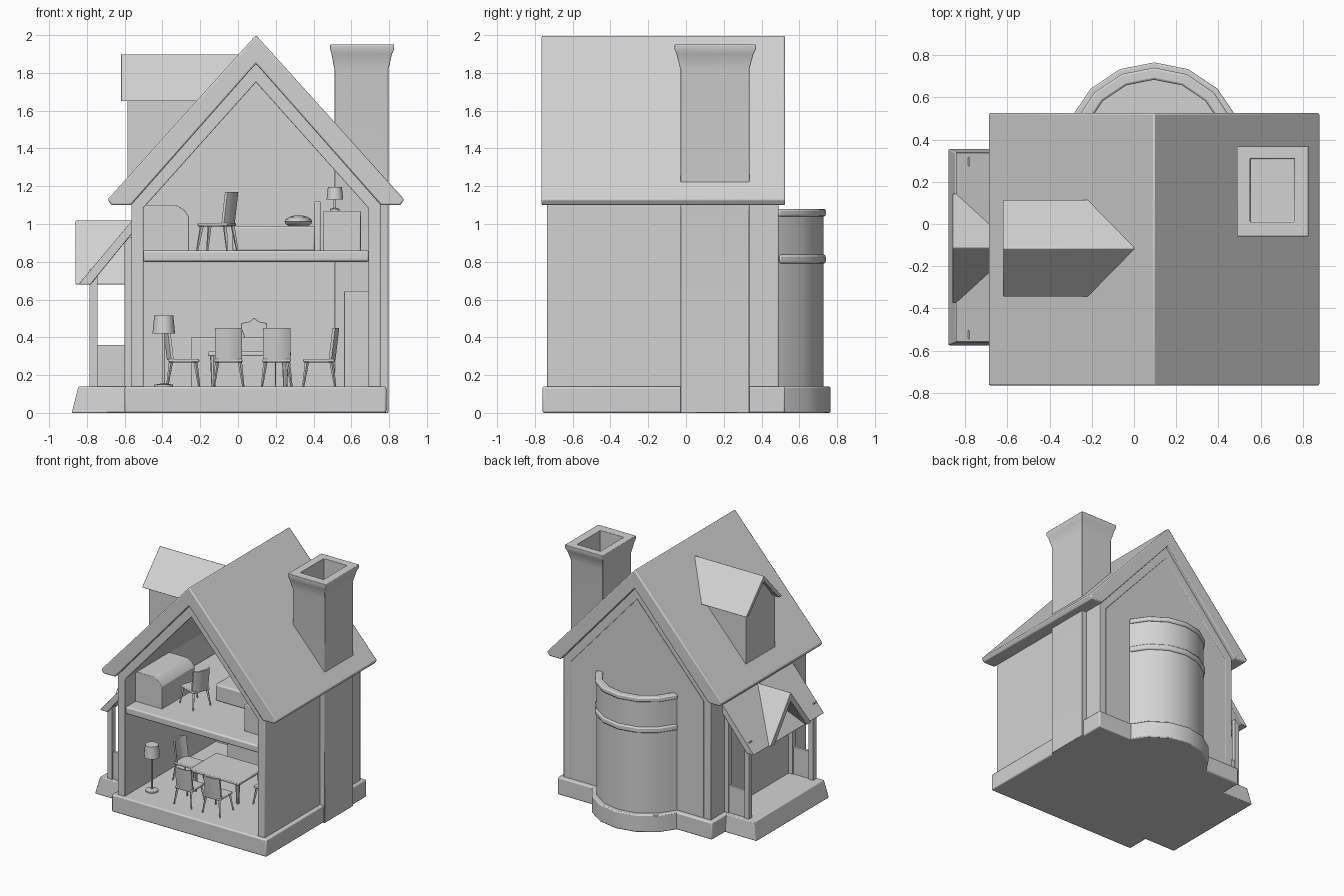
import bpy, bmesh, math
from mathutils import Matrix, Vector

if "Cube" in bpy.data.objects:
    bpy.data.objects.remove(bpy.data.objects["Cube"])

grey = bpy.data.materials.new("plain_grey")
grey.diffuse_color = (0.65, 0.65, 0.65, 1)
grey.use_nodes = True
grey.node_tree.nodes["Principled BSDF"].inputs["Base Color"].default_value = grey.diffuse_color
CX = 0.095          # house centre line
PY = -0.115         # porch and dormer centre line


def finish(name, bm, bevel=0.0):
    bmesh.ops.recalc_face_normals(bm, faces=bm.faces)
    me = bpy.data.meshes.new(name)
    bm.to_mesh(me)
    bm.free()
    me.materials.append(grey)
    ob = bpy.data.objects.new(name, me)
    bpy.context.collection.objects.link(ob)
    if bevel:
        m = ob.modifiers.new("soft_edges", 'BEVEL')
        m.width, m.segments, m.limit_method = bevel, 2, 'ANGLE'
    return ob


def loft(name, rings, bevel=0.0, matrix=None):
    """Skin a list of equal-length point rings and cap both ends."""
    bm = bmesh.new()
    vs = [[bm.verts.new(p) for p in r] for r in rings]
    n = len(vs[0])
    for a, b in zip(vs, vs[1:]):
        for i in range(n):
            bm.faces.new((a[i], a[(i + 1) % n], b[(i + 1) % n], b[i]))
    bm.faces.new(vs[0])
    bm.faces.new(vs[-1])
    if matrix:
        bm.transform(matrix)
    return finish(name, bm, bevel)


def prism(name, pts, axis, a, b, bevel=0.0, matrix=None):
    """Extrude a 2D profile along an axis from a to b."""
    put = {'x': lambda u, v, t: (t, u, v),
           'y': lambda u, v, t: (u, t, v),
           'z': lambda u, v, t: (u, v, t)}[axis]
    return loft(name, [[put(u, v, t) for u, v in pts] for t in (a, b)], bevel, matrix)


def box(name, x0, x1, y0, y1, z0, z1, bevel=0.0, matrix=None):
    return prism(name, [(x0, y0), (x1, y0), (x1, y1), (x0, y1)], 'z', z0, z1, bevel, matrix)


def rect(x0, x1, y0, y1, z):
    return [(x0, y0, z), (x1, y0, z), (x1, y1, z), (x0, y1, z)]


def lathe(name, x, y, profile, n=12, matrix=None):
    """Stack circles given as (radius, height)."""
    return loft(name, [[(x + r * math.cos(2 * math.pi * i / n), y + r * math.sin(2 * math.pi * i / n), z)
                        for i in range(n)] for r, z in profile], 0, matrix)


def mirrored(c, half):
    """Complete a right-hand half profile about the line u = c."""
    return half + [(2 * c - u, v) for u, v in reversed(half) if abs(u - c) > 1e-6]


def arc(r):
    return [(CX + r * math.cos(math.radians(22.5 * k)), 0.34 + r * math.sin(math.radians(22.5 * k)))
            for k in range(1, 8)]


# Foundation
box("foundation", -0.60, 0.785, -0.76, 0.525, 0, 0.14, 0.01)
prism("bay_foundation", arc(0.425), 'z', 0, 0.14, 0.008)
loft("porch_foundation", [rect(-0.88, -0.58, -0.575, 0.355, 0),
                          rect(-0.845, -0.58, -0.56, 0.34, 0.139)], 0.006)

# House shell, open at the front
outer = [(-0.565, 0.13), (-0.565, 1.11), (CX, 1.86), (0.755, 1.11), (0.755, 0.13)]
inner = [(0.69, 0.13), (0.69, 1.085), (CX, 1.75), (-0.50, 1.085), (-0.50, 0.13)]
prism("house_walls", outer + inner, 'y', -0.735, 0.49, 0.006)
prism("back_wall", inner, 'y', 0.43, 0.489)
box("upper_floor", -0.505, 0.695, -0.72, 0.44, 0.80, 0.86, 0.012)

# Main roof
slab = [(0.0 + CX, 2.0), (0.88, 1.13), (0.86, 1.10), (0.757, 1.10), (CX, 1.85)]
left = [(2 * CX - u, v) for u, v in slab]
prism("main_roof", slab[:4] + [slab[4]] + left[3:0:-1], 'y', -0.765, 0.525, 0.008)

# Chimney with flared, hollow cap
loft("chimney", [rect(0.51, 0.797, -0.03, 0.335, 0.0), rect(0.51, 0.797, -0.03, 0.335, 1.82),
                 rect(0.495, 0.815, -0.05, 0.357, 1.90), rect(0.488, 0.827, -0.06, 0.37, 1.925),
                 rect(0.488, 0.827, -0.06, 0.37, 1.95), rect(0.55, 0.76, 0.01, 0.31, 1.95),
                 rect(0.55, 0.76, 0.01, 0.31, 1.62)], 0.004)

# Dormer
prism("dormer_walls", [(-0.585, 1.21), (-0.585, 1.67), (-0.21, 1.67), (-0.21, 1.62)],
      'y', -0.30, 0.07)
prism("dormer_gable", [(-0.30, 1.64), (PY, 1.875), (0.07, 1.64)], 'x', -0.585, -0.04)
prism("dormer_roof", [(-0.345, 1.65), (PY, 1.90), (0.115, 1.65), (0.078, 1.65),
                      (PY, 1.855), (-0.308, 1.65)], 'x', -0.62, 0.0, 0.004)

# Porch roof: lean-to with a crossing gable
prism("porch_lean_to", [(-0.845, 0.68), (-0.56, 1.02), (-0.56, 0.95), (-0.78, 0.68)],
      'y', -0.56, 0.34, 0.004)
prism("porch_gable_roof", [(-0.375, 0.68), (PY, 1.02), (0.145, 0.68), (0.09, 0.68),
                           (PY, 0.95), (-0.32, 0.68)], 'x', -0.86, -0.56, 0.004)

# Porch posts and end panels
for side in (-1, 1):
    y = PY + side * 0.41
    box("porch_post", -0.785, -0.745, y - 0.02, y + 0.02, 0.13, 0.76)
    box("porch_half_post", -0.60, -0.56, y - 0.02, y + 0.02, 0.13, 0.93)
    box("porch_panel", -0.75, -0.60, y - 0.01, y + 0.01, 0.13, 0.36)

# Rounded bay with balcony
prism("bay_wall", arc(0.388), 'z', 0.13, 0.83)
prism("bay_band", arc(0.40), 'z', 0.79, 0.838, 0.012)
prism("balcony_wall", arc(0.388) + arc(0.35)[::-1], 'z', 0.82, 1.05)
prism("balcony_rim", arc(0.40) + arc(0.343)[::-1], 'z', 1.04, 1.08, 0.01)


def chair(x, y, z, turn):
    """Chair facing +y before turning."""
    m = Matrix.Translation((x, y, z)) @ Matrix.Rotation(math.radians(turn), 4, 'Z')
    box("chair_seat", -0.075, 0.075, -0.08, 0.085, 0.128, 0.145, 0.005, m)
    # curved, leaning back rest
    back = []
    for z0, lean in ((0.14, 0.0), (0.31, -0.02)):
        f = [(-0.072, -0.05), (-0.035, -0.072), (0.035, -0.072), (0.072, -0.05)]
        back.append([(u, v + lean, z0) for u, v in f] +
                    [(u, v + lean - 0.014, z0) for u, v in reversed(f)])
    loft("chair_back", back, 0, m)
    for sx in (-1, 1):
        for sy in (-1, 1):
            lx, ly = sx * 0.06, sy * 0.065
            leg = [[(lx * k + r * c, ly * k + r * s, zz) for c, s in ((1, 0), (0, 1), (-1, 0), (0, -1))]
                   for zz, k, r in ((0.0, 1.3, 0.006), (0.13, 1.0, 0.011))]
            loft("chair_leg", leg, 0, m)


def lamp(name, x, y, z, foot, shade, z_shade, top):
    lathe(name + "_stand", x, y, [(foot, z), (foot, z + 0.01), (0.007, z + 0.016), (0.007, z_shade + 0.03)])
    lathe(name + "_shade", x, y, [(shade, z_shade), (shade * 0.84, top)])


# Dining room
chair(-0.05, -0.55, 0.14, 0)
chair(0.205, -0.55, 0.14, 0)
chair(-0.29, -0.22, 0.14, -90)
chair(0.43, -0.22, 0.14, 90)
box("table_top", -0.16, 0.28, -0.39, -0.05, 0.30, 0.325, 0.006)
for x in (-0.13, 0.25):
    for y in (-0.36, -0.08):
        lathe("table_leg", x, y, [(0.011, 0.14), (0.018, 0.305)], 8)
lamp("floor_lamp", -0.393, -0.54, 0.14, 0.048, 0.06, 0.42, 0.515)
box("sideboard", -0.25, 0.20, 0.22, 0.435, 0.135, 0.40, 0.006)
prism("mantel_clock", mirrored(0.085, [(0.085, 0.505), (0.105, 0.485), (0.152, 0.475),
                                       (0.155, 0.455), (0.135, 0.395)]), 'y', 0.28, 0.34, 0.003)
box("tall_cabinet", 0.56, 0.695, -0.40, -0.05, 0.135, 0.645, 0.005)

# Bedroom
prism("rolltop_desk", [(-0.505, 0.855), (-0.505, 1.10), (-0.325, 1.10), (-0.285, 1.075),
                       (-0.26, 1.04), (-0.26, 0.855)], 'y', -0.60, -0.18, 0.004)
chair(-0.11, -0.39, 0.86, 70)
box("bed_mattress", -0.03, 0.41, -0.25, 0.15, 0.855, 0.99, 0.012)
box("bed_headboard", 0.405, 0.437, -0.26, 0.16, 0.855, 1.12, 0.006)
m = Matrix.Translation((0.32, -0.05, 1.013)) @ Matrix.Diagonal((0.075, 0.14, 0.033, 1))
bm = bmesh.new()
bmesh.ops.create_uvsphere(bm, u_segments=14, v_segments=8, radius=1, matrix=m)
finish("pillow", bm)
box("nightstand", 0.45, 0.65, -0.565, -0.37, 0.855, 1.07, 0.006)
lamp("bedside_lamp", 0.513, -0.47, 1.07, 0.025, 0.044, 1.13, 1.195)

# Smooth shading with crisp edges
for ob in bpy.context.scene.objects:
    ob.select_set(True)
    bpy.context.view_layer.objects.active = ob
bpy.ops.object.shade_smooth_by_angle(angle=math.radians(32))
